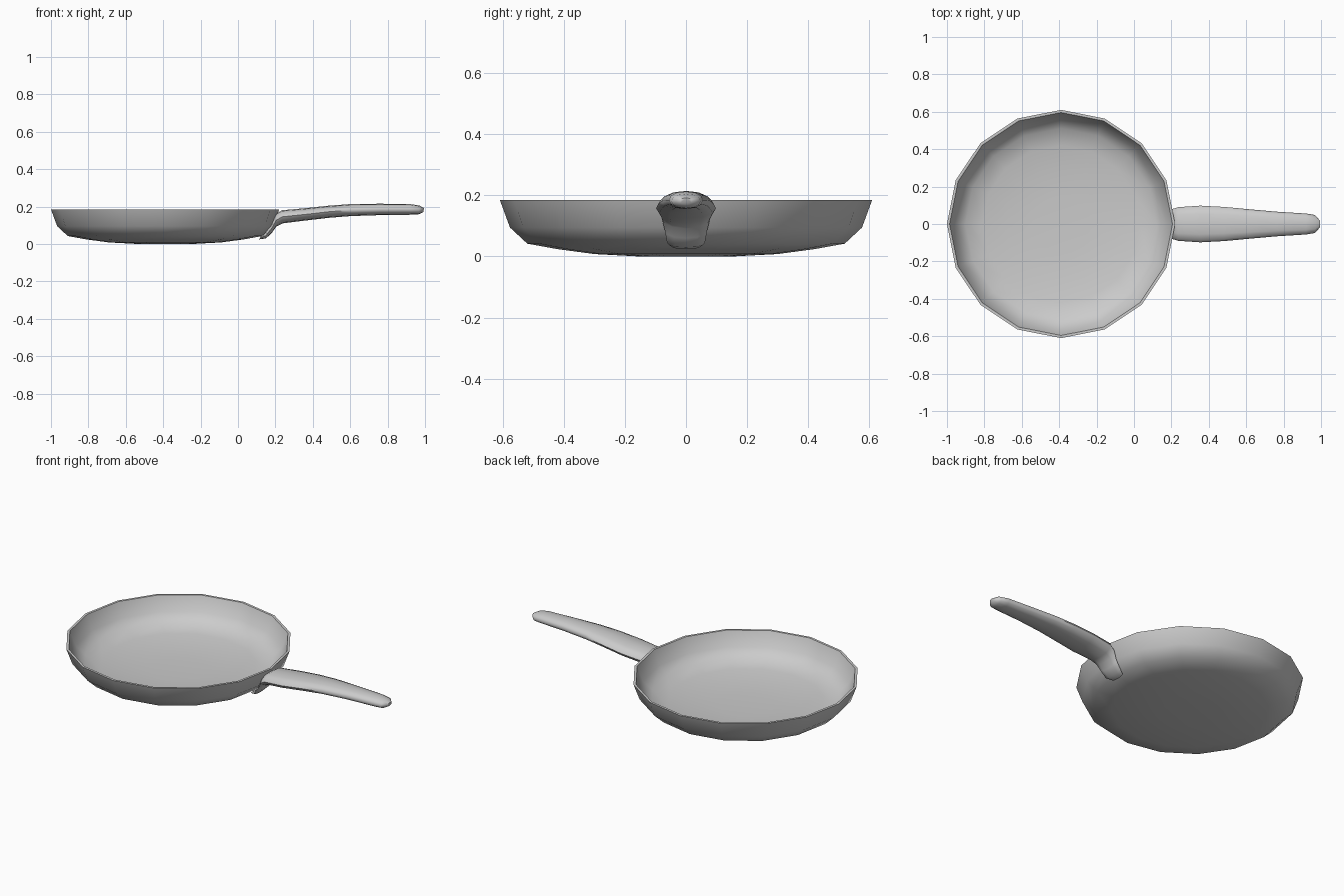
import bpy, bmesh, math

if "Cube" in bpy.data.objects:
    bpy.data.objects.remove(bpy.data.objects["Cube"])


def finish(name, bm, angle):
    bmesh.ops.remove_doubles(bm, verts=bm.verts, dist=1e-5)
    bmesh.ops.recalc_face_normals(bm, faces=bm.faces)
    mesh = bpy.data.meshes.new(name)
    bm.to_mesh(mesh)
    bm.free()
    ob = bpy.data.objects.new(name, mesh)
    bpy.context.collection.objects.link(ob)
    bpy.ops.object.select_all(action='DESELECT')
    bpy.context.view_layer.objects.active = ob
    ob.select_set(True)
    bpy.ops.object.shade_smooth_by_angle(angle=math.radians(angle))
    return ob


def loft(bm, rings, cap_start=True, cap_end=True):
    loops = [[bm.verts.new(p) for p in ring] for ring in rings]
    n = len(loops[0])
    for a, b in zip(loops, loops[1:]):
        for i in range(n):
            j = (i + 1) % n
            bm.faces.new((a[i], a[j], b[j], b[i]))
    if cap_start:
        bm.faces.new(loops[0][::-1])
    if cap_end:
        bm.faces.new(loops[-1])


# Pan body: 16-sided shell, outside profile then inside profile (radius, z)
SIDES, CX = 16, -0.39
profile = [(0.15, 0.0), (0.30, 0.008), (0.42, 0.024), (0.52, 0.042),
           (0.577, 0.095), (0.61, 0.185), (0.596, 0.185), (0.564, 0.10),
           (0.511, 0.054), (0.42, 0.037), (0.30, 0.022), (0.15, 0.015)]
bm = bmesh.new()
loft(bm, [[(CX + r * math.cos(2 * math.pi * i / SIDES),
            r * math.sin(2 * math.pi * i / SIDES), z) for i in range(SIDES)]
          for r, z in profile])
finish("pan_body", bm, 50)

# Handle: rounded sections (top x, top z, bottom x, bottom z, half width),
# starting with the tang that hugs the pan wall
sections = [
    (0.122, 0.040, 0.113, 0.024, 0.045),
    (0.145, 0.058, 0.150, 0.030, 0.062),
    (0.180, 0.110, 0.182, 0.060, 0.069),
    (0.205, 0.162, 0.204, 0.092, 0.080),
    (0.235, 0.180, 0.238, 0.110, 0.090),
    (0.350, 0.190, 0.360, 0.125, 0.098),
    (0.480, 0.204, 0.490, 0.140, 0.091),
    (0.600, 0.213, 0.605, 0.149, 0.080),
    (0.760, 0.215, 0.760, 0.154, 0.066),
    (0.920, 0.213, 0.920, 0.156, 0.056),
    (0.970, 0.205, 0.965, 0.158, 0.048),
    (0.995, 0.192, 0.990, 0.170, 0.020),
]
N = 12
rings = []
for tx, tz, bx, bz, w in sections:
    ring = []
    for i in range(N):
        a = 2 * math.pi * i / N
        c, s = math.cos(a), math.sin(a)
        t = 0.5 + 0.5 * s
        y = w * math.copysign(abs(c) ** 0.85, c)
        ring.append((bx + (tx - bx) * t, y, bz + (tz - bz) * t))
    rings.append(ring)
bm = bmesh.new()
loft(bm, rings)
finish("handle", bm, 60)
